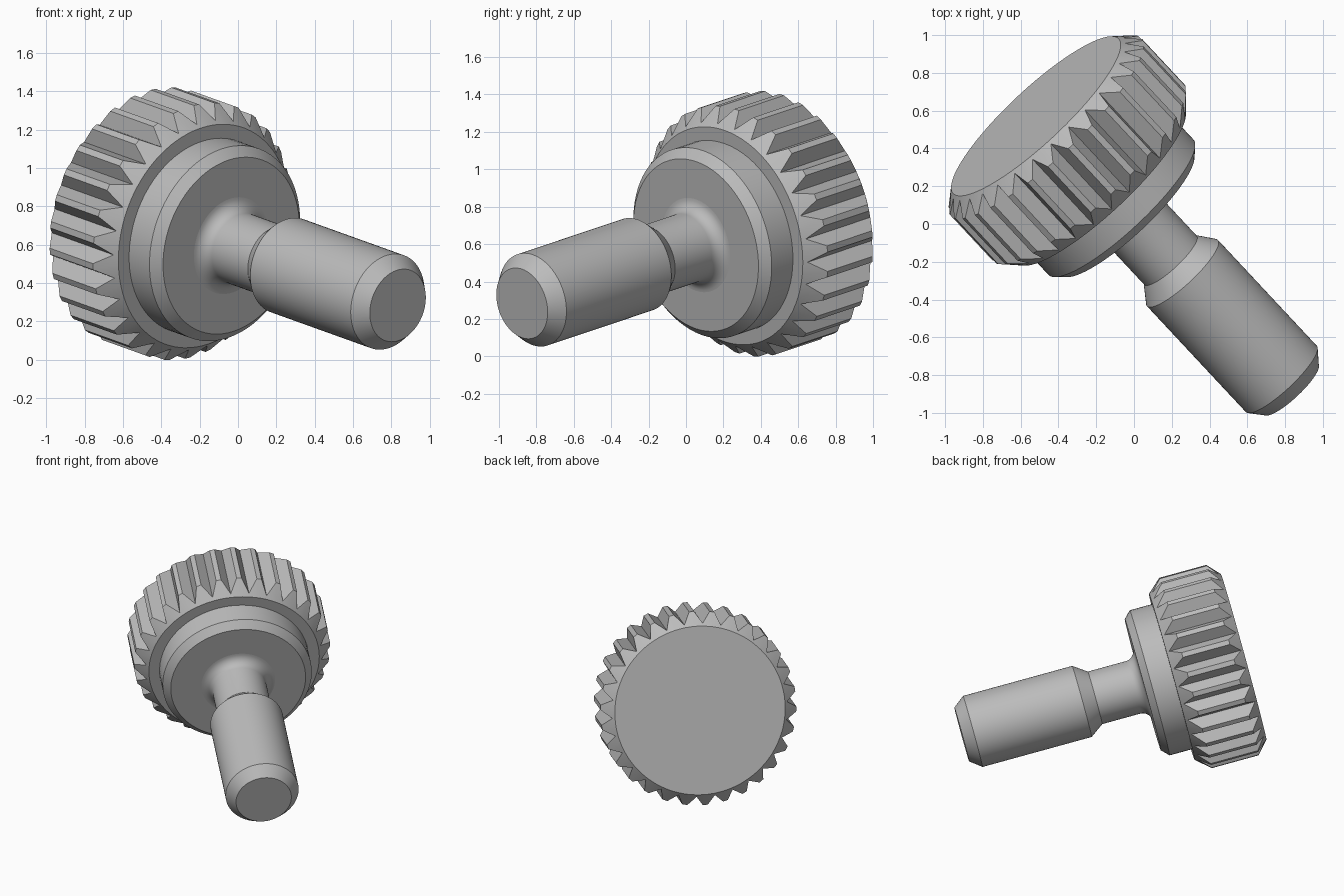
import bpy, bmesh
from math import sin, cos, pi, radians
from mathutils import Vector, Matrix

cube = bpy.data.objects.get("Cube")
if cube:
    bpy.data.objects.remove(cube)

steel = bpy.data.materials.new("plain grey")
steel.use_nodes = True
GREY = (0.5, 0.5, 0.5, 1)
steel.diffuse_color = GREY
steel.node_tree.nodes["Principled BSDF"].inputs["Base Color"].default_value = GREY

# Screw axis: starts at the shank tip, local +Z points out of the tip
TIP = Vector((0.833, -0.877, 0.283))
AXIS = Vector((0.663, -0.71, -0.238)).normalized()
PLACE = Matrix.Translation(TIP) @ AXIS.to_track_quat('Z', 'Y').to_matrix().to_4x4()


def loft(name, rings):
    """Skin closed rings of (radius, angle, distance from tip) and cap both ends."""
    bm = bmesh.new()
    loops = [[bm.verts.new((r * cos(a), r * sin(a), -s)) for r, a, s in ring]
             for ring in rings]
    for lo, hi in zip(loops, loops[1:]):
        n = len(lo)
        for i in range(n):
            j = (i + 1) % n
            bm.faces.new((lo[i], lo[j], hi[j], hi[i]))
    bm.faces.new(loops[0])
    bm.faces.new(loops[-1])
    bmesh.ops.recalc_face_normals(bm, faces=bm.faces)
    mesh = bpy.data.meshes.new(name)
    bm.to_mesh(mesh)
    bm.free()
    mesh.materials.append(steel)
    ob = bpy.data.objects.new(name, mesh)
    bpy.context.collection.objects.link(ob)
    ob.matrix_world = PLACE
    bpy.ops.object.select_all(action='DESELECT')
    ob.select_set(True)
    bpy.context.view_layer.objects.active = ob
    bpy.ops.object.shade_smooth_by_angle(angle=radians(28))
    return ob


def turned(name, profile, sides=72):
    """Round part from a (radius, distance from tip) profile."""
    loft(name, [[(r, 2 * pi * i / sides, s) for i in range(sides)] for r, s in profile])


# Shank with chamfered tip, relieved neck and fillet into the flange
FILLET = 0.07
fillet = [(0.19 + FILLET * (1 - cos(t)), 1.24 + FILLET * sin(t))
          for t in (pi / 2 * k / 8 for k in range(9))]
turned("shank", [(0.195, 0), (0.257, 0.08), (0.257, 0.87), (0.19, 0.965)]
       + fillet + [(0.26, 1.35)])

# Stepped flange under the head
turned("flange", [(0.475, 1.31), (0.525, 1.36), (0.525, 1.56)])

# Knurled head: V grooves between narrow lands, chamfered at both ends
TEETH, LAND, ROOT, FACE = 30, 0.69, 0.617, 0.6
PITCH = 2 * pi / TEETH
outline = []
for i in range(TEETH):
    mid = radians(3.9) + i * PITCH
    outline += [(LAND, mid - 0.12 * PITCH), (LAND, mid + 0.12 * PITCH),
                (ROOT, mid + 0.5 * PITCH)]
loft("knurled_head", [
    [(FACE, a, 1.52) for r, a in outline],
    [(r, a, 1.52 + 1.1 * (r - FACE)) for r, a in outline],
    [(r, a, 2.04 - 0.9 * (r - FACE)) for r, a in outline],
    [(FACE, a, 2.04) for r, a in outline],
])
